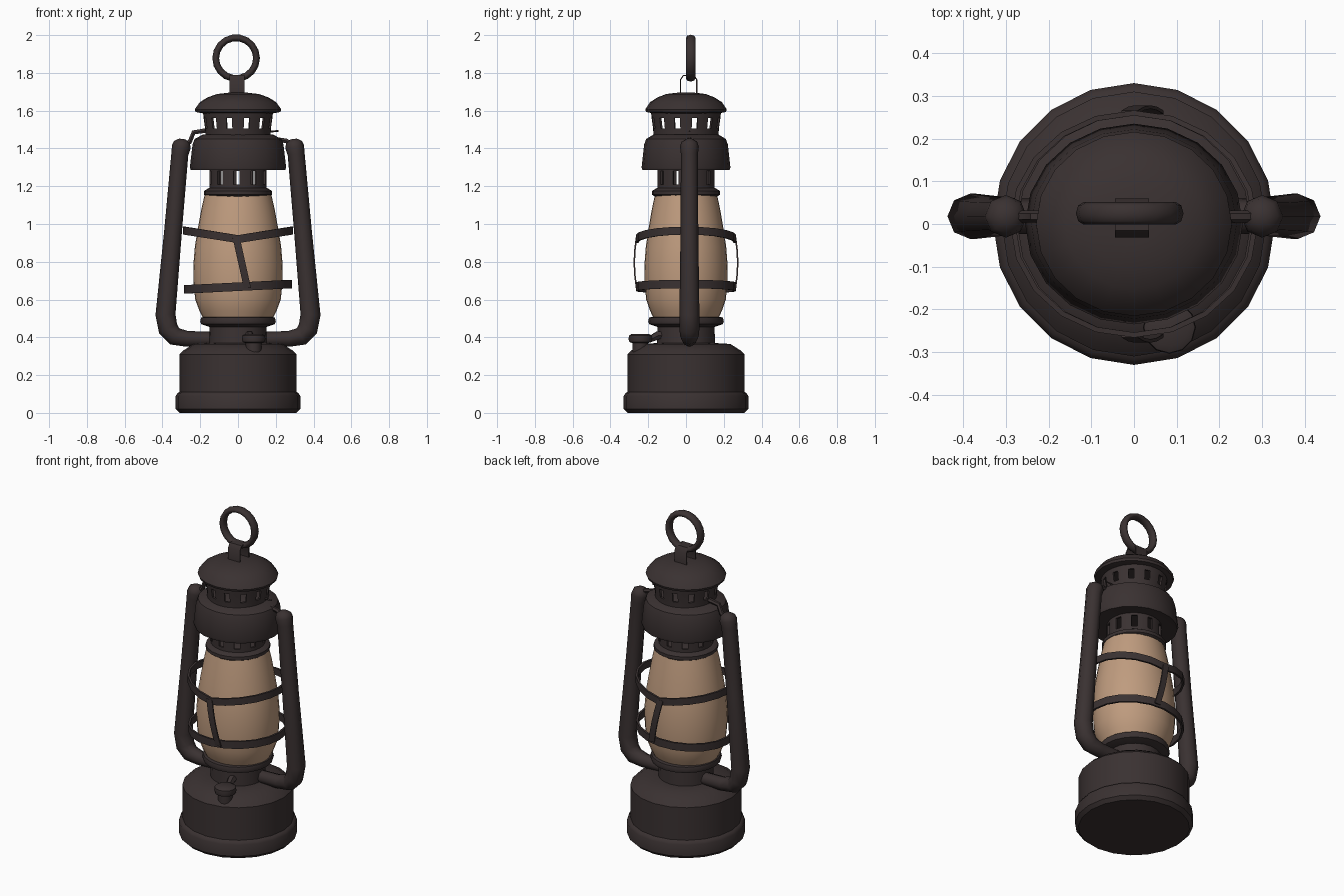
import bpy, bmesh
from math import sin, cos, tau, radians
from mathutils import Vector

cube = bpy.data.objects.get("Cube")
if cube:
    bpy.data.objects.remove(cube, do_unlink=True)


def material(name, rgb):
    m = bpy.data.materials.new(name)
    m.use_nodes = True
    m.diffuse_color = (*rgb, 1)
    m.node_tree.nodes["Principled BSDF"].inputs["Base Color"].default_value = (*rgb, 1)
    return m


metal = material("dark metal", (0.042, 0.031, 0.031))
glass = material("amber glass", (0.52, 0.33, 0.21))


def finish(name, bm, mat=metal, angle=35):
    bmesh.ops.recalc_face_normals(bm, faces=bm.faces)
    mesh = bpy.data.meshes.new(name)
    bm.to_mesh(mesh)
    bm.free()
    mesh.shade_smooth()
    mesh.set_sharp_from_angle(angle=radians(angle))
    mesh.materials.append(mat)
    ob = bpy.data.objects.new(name, mesh)
    bpy.context.collection.objects.link(ob)
    return ob


def rings(bm, profile, n, sx=1, sy=1):
    return [[bm.verts.new((r * sx * cos(tau * i / n), r * sy * sin(tau * i / n), z))
             for i in range(n)] for r, z in profile]


def lathe(name, profile, n=20, sx=1, sy=1, mat=metal):
    """Closed turned solid from (radius, height) pairs."""
    bm = bmesh.new()
    rows = rings(bm, profile, n, sx, sy)
    for a, b in zip(rows, rows[1:]):
        for i in range(n):
            bm.faces.new((a[i], a[i - 1], b[i - 1], b[i]))
    bm.faces.new(rows[0])
    bm.faces.new(rows[-1])
    return finish(name, bm, mat)


def vent(name, profile, slots, turn):
    """Thin wall whose middle row has open slots."""
    bm = bmesh.new()
    n = slots * 3
    rows = rings(bm, profile, n)
    for k, (a, b) in enumerate(zip(rows, rows[1:])):
        for i in range(n):
            if k != 1 or i % 3:
                bm.faces.new((a[i], a[i - 1], b[i - 1], b[i]))
    bmesh.ops.recalc_face_normals(bm, faces=bm.faces)
    bmesh.ops.solidify(bm, geom=bm.faces[:], thickness=0.012)
    finish(name, bm).rotation_euler.z = radians(turn)


def strip(name, points, offset, closed=False, thick=0.012):
    """Flat metal strip along points, widened by offset."""
    bm = bmesh.new()
    half = Vector(offset) / 2
    low = [bm.verts.new(Vector(p) - half) for p in points]
    top = [bm.verts.new(Vector(p) + half) for p in points]
    for i in range(0 if closed else 1, len(points)):
        bm.faces.new((low[i - 1], low[i], top[i], top[i - 1]))
    bmesh.ops.recalc_face_normals(bm, faces=bm.faces)
    bmesh.ops.solidify(bm, geom=bm.faces[:], thickness=thick)
    return finish(name, bm)


def tube(name, points, depth, sides=2):
    """Round tube through (x, y, z, relative radius) points."""
    cu = bpy.data.curves.new(name, "CURVE")
    cu.dimensions = "3D"
    cu.bevel_depth = depth
    cu.bevel_resolution = sides
    cu.use_fill_caps = True
    sp = cu.splines.new("POLY")
    sp.points.add(len(points) - 1)
    for p, (x, y, z, r) in zip(sp.points, points):
        p.co = (x, y, z, 1)
        p.radius = r
    tmp = bpy.data.objects.new(name, cu)
    bpy.context.collection.objects.link(tmp)
    bpy.context.view_layer.update()
    mesh = bpy.data.meshes.new_from_object(tmp)
    bpy.data.objects.remove(tmp, do_unlink=True)
    bm = bmesh.new()
    bm.from_mesh(mesh)
    bpy.data.meshes.remove(mesh)
    bmesh.ops.remove_doubles(bm, verts=bm.verts, dist=0.0005)
    return finish(name, bm, angle=50)


# Fuel tank and burner collar
lathe("fuel_tank", [(0.31, 0), (0.33, 0.02), (0.33, 0.09), (0.32, 0.105), (0.31, 0.11),
                    (0.31, 0.31), (0.29, 0.33), (0.235, 0.365), (0.15, 0.37)])
lathe("burner_collar", [(0.155, 0.35), (0.15, 0.47)])
lathe("lower_glass_ring", [(0.15, 0.455), (0.195, 0.47), (0.2, 0.485), (0.195, 0.505), (0.17, 0.51)])

# Glass globe
lathe("glass_globe", [(0.175, 0.49), (0.2, 0.54), (0.222, 0.6), (0.23, 0.68), (0.232, 0.78),
                      (0.224, 0.88), (0.208, 0.98), (0.19, 1.08), (0.172, 1.16)],
      32, 1.02, 0.95, glass)

# Chimney with vents, band and domed cap
lathe("upper_glass_ring", [(0.165, 1.145), (0.18, 1.155), (0.18, 1.175), (0.155, 1.19)])
vent("lower_vent", [(0.152, 1.18), (0.152, 1.21), (0.152, 1.28), (0.152, 1.32)], 10, 57)
lathe("chimney_band", [(0.15, 1.295), (0.245, 1.285), (0.25, 1.3), (0.236, 1.42),
                       (0.225, 1.45), (0.18, 1.475)], 20, 1.02, 0.94)
vent("upper_vent", [(0.172, 1.46), (0.174, 1.505), (0.182, 1.56), (0.186, 1.6)], 12, 20)
lathe("domed_cap", [(0.18, 1.585), (0.222, 1.593), (0.227, 1.607), (0.2, 1.645),
                    (0.16, 1.67), (0.11, 1.688), (0.05, 1.695)], 20, 1.01, 0.95)

# Hanging bracket and ring
strip("ring_bracket", [(-0.005, y, z) for y, z in
                       [(-0.032, 1.685), (-0.032, 1.765), (-0.015, 1.79),
                        (0.043, 1.79), (0.06, 1.765), (0.06, 1.685)]], (0.08, 0, 0), thick=0.006)
bpy.ops.mesh.primitive_torus_add(major_segments=18, minor_segments=8, major_radius=0.108,
                                 minor_radius=0.018, location=(-0.01, 0.025, 1.878),
                                 rotation=(radians(90), 0, 0))
ring = bpy.context.object
ring.name = "hanging_ring"
ring.scale.z = 1.45
ring.data.materials.append(metal)
ring.data.shade_smooth()

# Side tubes and the small links that join them to the chimney
for side, s in (("left", 1), ("right", -1)):
    path = [(0.13, 0.39, 0.8), (0.27, 0.392, 0.85), (0.335, 0.405, 1), (0.37, 0.445, 1.08),
            (0.384, 0.52, 1.08), (0.344, 0.96, 0.96), (0.308, 1.37, 0.92),
            (0.3, 1.41, 1.02), (0.296, 1.435, 0.85), (0.294, 1.45, 0.35)]
    tube(side + "_side_tube", [(s * x, 0.018, z, r) for x, z, r in path], 0.049)
    link = [(0.29, 1.42), (0.255, 1.435), (0.235, 1.485), (0.17, 1.495)]
    if s > 0:
        link = [(0.29, 1.42), (0.255, 1.44), (0.19, 1.45)]
    tube(side + "_tube_link", [(s * x, 0.018, z, 1) for x, z in link], 0.014, 1)
tube("latch_wire", [(0.17, 0.018, 1.49, 1), (0.215, 0.018, 1.492, 1)], 0.005, 0)

# Wire guard around the globe
angles = [tau * i / 20 for i in range(20)]
strip("upper_guard_hoop", [(0.29 * cos(a), 0.266 * sin(a), 0.92 + 0.045 * abs(cos(a)))
                           for a in angles], (0, 0, 0.042), True)
strip("lower_guard_hoop", [(0.285 * cos(a), 0.266 * sin(a), 0.668 + 0.014 * cos(a))
                           for a in angles], (0, 0, 0.045), True)
for name, s in (("front_guard_bar", -1), ("back_guard_bar", 1)):
    strip(name, [(-0.01 + 0.06 * t, s * (0.266 + 0.012 * sin(t * tau / 2)), 0.93 - 0.27 * t)
                 for t in (0, 0.25, 0.5, 0.75, 1)], (0.038, 0, 0), thick=0.008)

# Filler cap and wick stem at the front
cap = lathe("filler_cap", [(0.042, 0.31), (0.042, 0.37), (0.058, 0.375), (0.062, 0.39),
                           (0.06, 0.41), (0.045, 0.418)], 12)
cap.location = (0.083, -0.242, 0)
tube("wick_stem", [(0.07, -0.2, 0.385, 0.7), (0.06, -0.15, 0.41, 1), (0.05, -0.08, 0.415, 1)], 0.024, 1)
